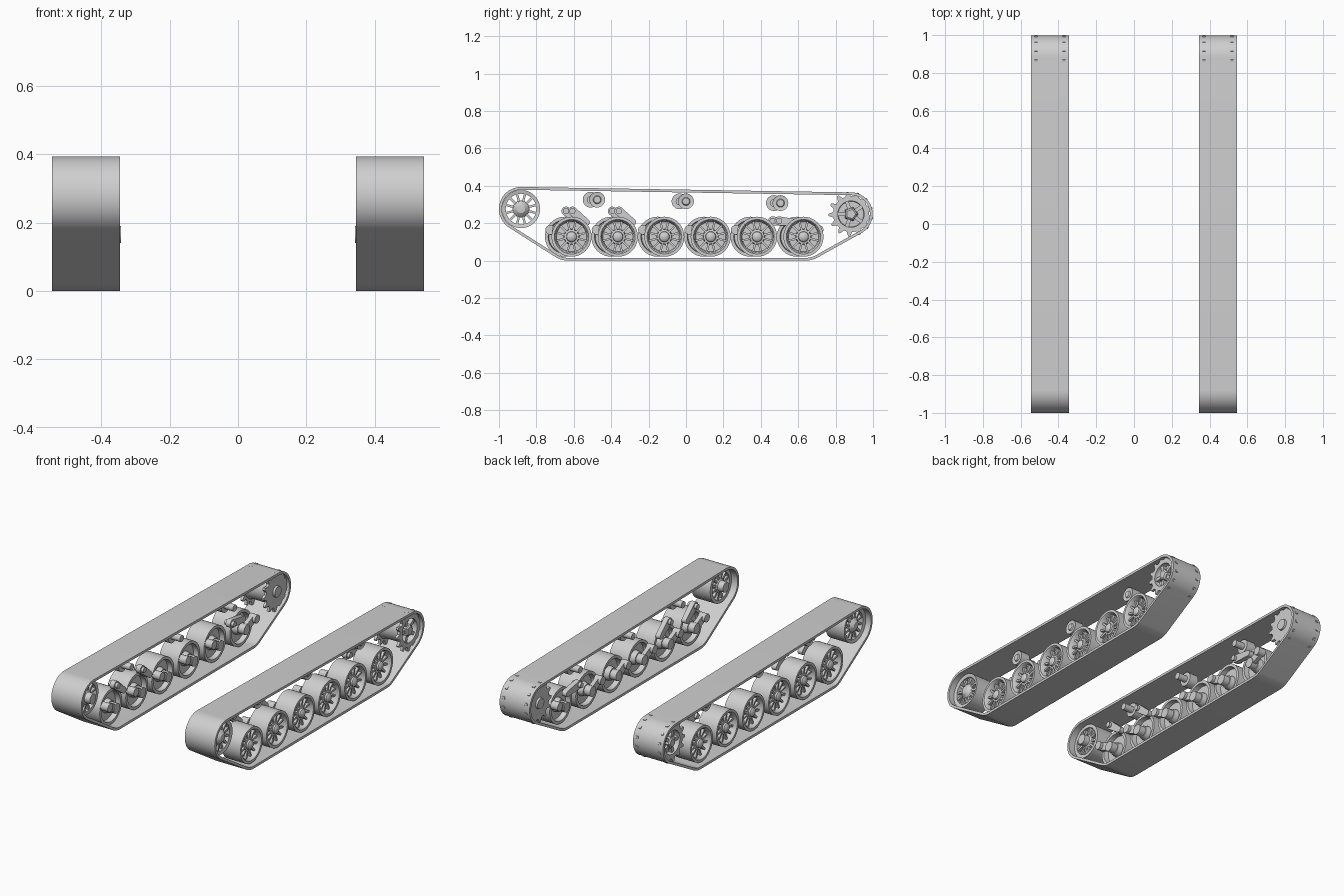
import bpy, bmesh, math
from mathutils import Vector, Matrix
from mathutils.geometry import convex_hull_2d

cube = bpy.data.objects.get("Cube")
if cube:
    bpy.data.objects.remove(cube)

steel = bpy.data.materials.new("track_grey")
steel.use_nodes = True
GREY = (0.62, 0.62, 0.62, 1)
steel.diffuse_color = GREY
steel.node_tree.nodes["Principled BSDF"].inputs["Base Color"].default_value = GREY

TRACK_X = 0.445      # centre line of each track
HALF_W = 0.1         # half the belt width
TAU = math.tau


def finish(bm, name, side):
    """Local x is the outboard offset from the track centre line."""
    for v in bm.verts:
        v.co.x = side * (TRACK_X + v.co.x)
    bmesh.ops.recalc_face_normals(bm, faces=bm.faces)
    mesh = bpy.data.meshes.new(name)
    bm.to_mesh(mesh)
    bm.free()
    mesh.materials.append(steel)
    mesh.shade_smooth()
    mesh.set_sharp_from_angle(angle=math.radians(32))
    obj = bpy.data.objects.new(name, mesh)
    bpy.context.collection.objects.link(obj)


def lathe(bm, profile, y, z, seg=32):
    """Revolve (offset, radius) points about an axle at y, z."""
    rings = []
    for t, r in profile:
        if r == 0:
            rings.append([bm.verts.new((t, y, z))] * seg)
        else:
            rings.append([bm.verts.new((t, y + r * math.cos(TAU * i / seg),
                                        z + r * math.sin(TAU * i / seg)))
                          for i in range(seg)])
    for a, b in zip(rings, rings[1:]):
        for i in range(seg):
            j = (i + 1) % seg
            bm.faces.new(dict.fromkeys((a[i], a[j], b[j], b[i])))


def rod(bm, t0, t1, r, y, z, seg=20):
    lathe(bm, [(t0, 0), (t0, r), (t1, r), (t1, 0)], y, z, seg)


def prism(bm, outer, t0, t1, inner=None):
    """Extrude a (y, z) outline across the track, optionally hollow."""
    def ring(points, t):
        return [bm.verts.new((t, p[0], p[1])) for p in points]

    def bridge(a, b):
        for i in range(len(a)):
            j = (i + 1) % len(a)
            bm.faces.new((a[i], a[j], b[j], b[i]))
    a, b = ring(outer, t0), ring(outer, t1)
    bridge(a, b)
    if inner:
        c, d = ring(inner, t0), ring(inner, t1)
        bridge(c, d)
        bridge(a, c)
        bridge(b, d)
    else:
        bm.faces.new(a)
        bm.faces.new(b)


def wrap(circles, inset=0.0, steps=64):
    """Belt outline round (y, z, radius) circles and its inset copy."""
    outer, inner = [], []
    for y, z, r in circles:
        for i in range(steps):
            d = Vector((math.cos(TAU * i / steps), math.sin(TAU * i / steps)))
            outer.append(Vector((y, z)) + d * r)
            inner.append(Vector((y, z)) + d * (r - inset))
    hull = convex_hull_2d(outer)
    return [outer[i] for i in hull], [inner[i] for i in hull]


def link(bm, a, b, ra, rb, t0, t1):
    prism(bm, wrap([(*a, ra), (*b, rb)], steps=20)[0], t0, t1)


def spokes(bm, count, r0, r1, width, t0, t1, y, z):
    for i in range(count):
        spin = (Matrix.Translation((0, y, z))
                @ Matrix.Rotation(TAU * (i + 0.5) / count, 4, 'X')
                @ Matrix.Translation(((t0 + t1) / 2, (r0 + r1) / 2, 0))
                @ Matrix.Diagonal((t1 - t0, r1 - r0, width, 1)))
        bmesh.ops.create_cube(bm, size=1, matrix=spin)


def road_wheel(side, y, z, name):
    bm = bmesh.new()
    lathe(bm, [(0.078, 0), (0.076, 0.016), (0.068, 0.026), (0.058, 0.028), (0.056, 0.038),
               (0.03, 0.042), (0.03, 0.08), (0.068, 0.086), (0.075, 0.092), (0.075, 0.107),
               (-0.05, 0.107), (-0.05, 0.09), (-0.02, 0.086), (-0.02, 0.042),
               (-0.05, 0.036), (-0.05, 0)], y, z, 40)
    spokes(bm, 12, 0.036, 0.086, 0.011, 0.02, 0.055, y, z)
    finish(bm, name, side)


def swing_arm(side, y, z, trail, name):
    pivot = (y + trail, z + 0.037)
    bm = bmesh.new()
    rod(bm, -0.102, -0.055, 0.025, *pivot)
    link(bm, pivot, (y, z), 0.024, 0.022, -0.085, -0.06)
    rod(bm, -0.09, -0.04, 0.03, y, z)
    finish(bm, name, side)


def damper(side, top, bottom, name):
    bm = bmesh.new()
    link(bm, top, bottom, 0.024, 0.018, -0.085, -0.055)
    rod(bm, -0.1, -0.04, 0.016, *top)
    finish(bm, name, side)


def return_roller(side, y, z, name):
    bm = bmesh.new()
    lathe(bm, [(0.03, 0), (0.03, 0.018), (0.022, 0.022), (0.022, 0.034), (0.025, 0.042),
               (-0.035, 0.042), (-0.035, 0.02), (-0.095, 0.02), (-0.095, 0)], y, z, 28)
    finish(bm, name, side)


def idler(side, y, z, name):
    bm = bmesh.new()
    rim = [(0.06, 0.082), (0.065, 0.102), (-0.06, 0.102), (-0.06, 0.082), (0.06, 0.082)]
    lathe(bm, rim, y, z, 40)
    lathe(bm, [(0.075, 0), (0.072, 0.022), (0.062, 0.034), (0.05, 0.046), (-0.05, 0.046),
               (-0.06, 0.032), (-0.095, 0.03), (-0.095, 0)], y, z)
    spokes(bm, 12, 0.04, 0.088, 0.012, 0.035, 0.055, y, z)
    spokes(bm, 12, 0.04, 0.088, 0.012, -0.055, -0.035, y, z)
    finish(bm, name, side)


def sprocket(side, y, z, name, teeth=13):
    bm = bmesh.new()
    gear, bore = [], {0.07: [], 0.03: []}
    for i in range(teeth):
        for step, r in ((-0.32, 0.096), (-0.1, 0.1195), (0.1, 0.1195), (0.32, 0.096)):
            a = TAU * (i + step) / teeth + math.radians(16)
            d = Vector((math.cos(a), math.sin(a)))
            gear.append(Vector((y, z)) + d * r)
            for hole in bore:
                bore[hole].append(Vector((y, z)) + d * hole)
    prism(bm, gear, 0.067, 0.083, bore[0.07])
    prism(bm, gear, -0.083, -0.067, bore[0.03])
    # Drum between the toothed rings
    lathe(bm, [(0.05, 0), (0.05, 0.068), (0.07, 0.074), (0.07, 0.084), (0.05, 0.076),
               (-0.05, 0.076), (-0.07, 0.084), (-0.07, 0.035), (-0.095, 0.032),
               (-0.095, 0)], y, z, 36)
    # Five-sided hub and radial ribs
    lathe(bm, [(0.085, 0), (0.085, 0.026), (0.078, 0.036), (0.045, 0.04)], y, z, 5)
    spokes(bm, 5, 0.03, 0.074, 0.02, 0.045, 0.072, y, z)
    finish(bm, name, side)


FRONT, REAR, AXLE_Z = (-0.882, 0.276), (0.882, 0.249), 0.128
for side, label, shift in ((1, "left", 0.0), (-1, "right", -0.035)):
    # Belt round the idler, sprocket and end road wheels
    bm = bmesh.new()
    outer, inner = wrap([(*FRONT, 0.118), (*REAR, 0.116),
                         (-0.63, AXLE_Z, 0.128), (0.64, AXLE_Z, 0.128)], 0.015)
    prism(bm, outer, -HALF_W, HALF_W, inner)
    finish(bm, f"{label}_track_belt", side)

    idler(side, *FRONT, f"{label}_idler")
    sprocket(side, *REAR, f"{label}_sprocket")

    # Running gear is staggered between the two sides
    for i in range(6):
        y = -0.612 + 0.248 * i + shift
        road_wheel(side, y, AXLE_Z, f"{label}_road_wheel_{i + 1}")
        swing_arm(side, y, AXLE_Z, 0.082 if i == 5 else -0.08,
                  f"{label}_swing_arm_{i + 1}")
        if i < 2:
            damper(side, (y + 0.005, 0.265), (y + 0.08, 0.205), f"{label}_damper_{i + 1}")
        elif i == 5:
            damper(side, (y - 0.13, 0.213), (y - 0.02, 0.2), f"{label}_damper_3")
    for i, (y, z) in enumerate(((-0.475, 0.326), (0, 0.317), (0.505, 0.308))):
        return_roller(side, y + shift, z, f"{label}_return_roller_{i + 1}")
